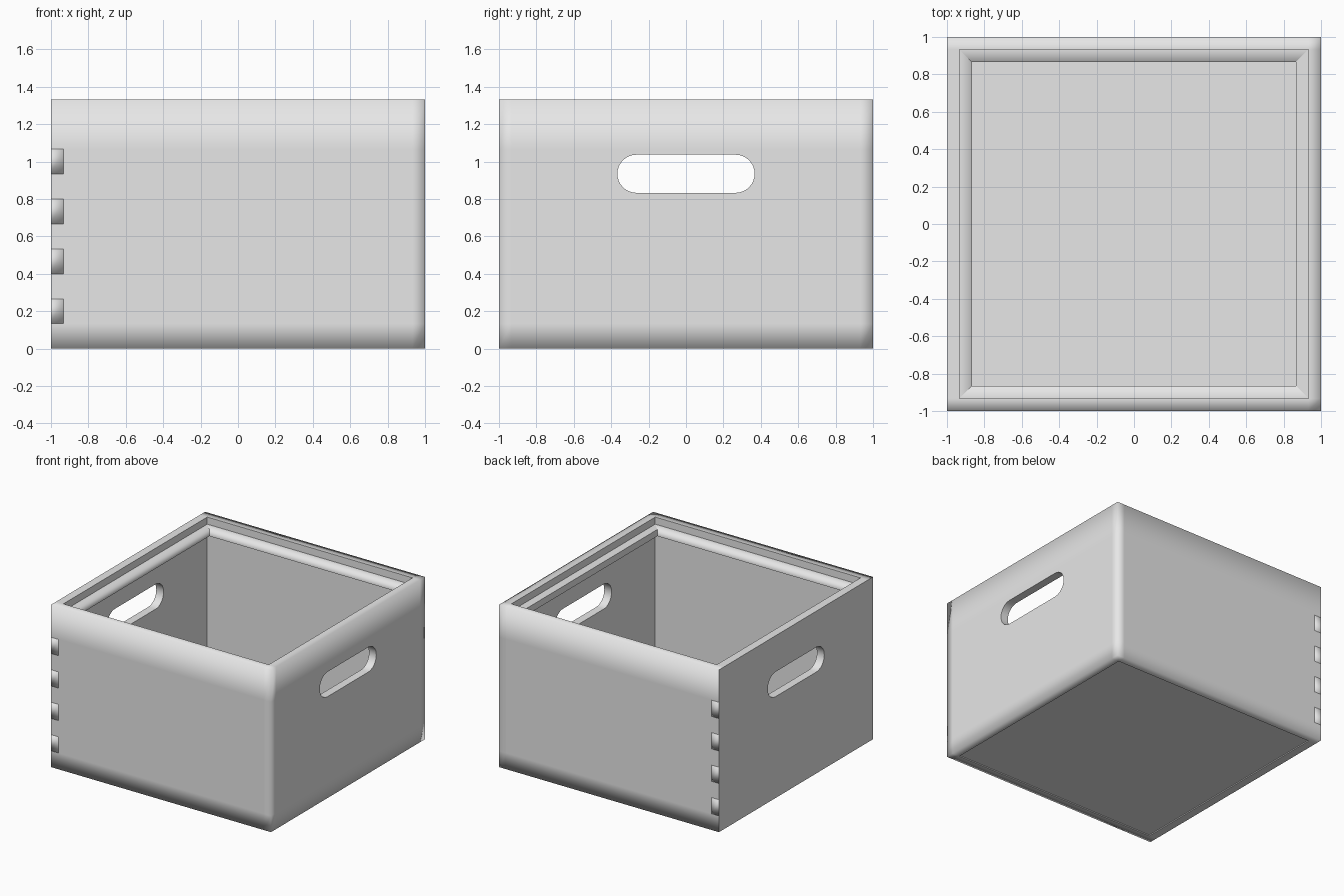
import bpy, bmesh, math
from mathutils import Vector

old = bpy.data.objects.get("Cube")
if old:
    bpy.data.objects.remove(old, do_unlink=True)

H = 4 / 3          # box height
T = H / 20         # board thickness
R = 1 - T          # inner face of the boards
U = H / 10         # finger pitch
FINGERS = [U, 3 * U, 5 * U, 7 * U]

grey = bpy.data.materials.new("plain grey")
grey.use_nodes = True
grey.diffuse_color = (0.8, 0.8, 0.8, 1)
grey.node_tree.nodes["Principled BSDF"].inputs["Base Color"].default_value = (0.8, 0.8, 0.8, 1)


def finish(name, bm):
    bmesh.ops.recalc_face_normals(bm, faces=bm.faces[:])
    mesh = bpy.data.meshes.new(name)
    bm.to_mesh(mesh)
    bm.free()
    mesh.materials.append(grey)
    ob = bpy.data.objects.new(name, mesh)
    bpy.context.collection.objects.link(ob)
    return ob


def prism(bm, points, direction):
    """Extrude a closed outline along a direction."""
    face = bm.faces.new([bm.verts.new(p) for p in points])
    new = bmesh.ops.extrude_face_region(bm, geom=[face])["geom"]
    verts = [v for v in new if isinstance(v, bmesh.types.BMVert)]
    bmesh.ops.translate(bm, verts=verts, vec=Vector(direction))


def block(bm, lo, hi):
    (x0, y0, z0), (x1, y1, z1) = lo, hi
    prism(bm, [(x0, y0, z0), (x1, y0, z0), (x1, y1, z0), (x0, y1, z0)], (0, 0, z1 - z0))


def shade(ob, soft):
    """Smooth shading, sharp at every corner that the soft rule does not keep."""
    bm = bmesh.new()
    bm.from_mesh(ob.data)
    for f in bm.faces:
        f.smooth = True
    for e in bm.edges:
        turned = len(e.link_faces) != 2 or e.calc_face_angle(0) > 0.5
        mid = (e.verts[0].co + e.verts[1].co) / 2
        e.smooth = not turned or soft(mid)
    bm.to_mesh(ob.data)
    bm.free()


def cut(ob, cutter):
    mod = ob.modifiers.new("cut", "BOOLEAN")
    mod.operation = "DIFFERENCE"
    mod.solver = "EXACT"
    mod.object = cutter
    deps = bpy.context.evaluated_depsgraph_get()
    mesh = bpy.data.meshes.new_from_object(ob.evaluated_get(deps))
    ob.modifiers.remove(mod)
    ob.data = mesh


# Front, back and left boards as one wrapped body
bm = bmesh.new()
plan = [(-1, -1), (1, -1), (1, 1), (-1, 1), (-1, R), (R, R), (R, -R), (-1, -R)]
prism(bm, [(x, y, 0) for x, y in plan], (0, 0, H))
for axis, at in [("x", R), ("y", -R), ("y", R), ("z", U), ("z", 8 * U)]:
    n = Vector([float(axis == a) for a in "xyz"])
    bmesh.ops.bisect_plane(bm, geom=bm.verts[:] + bm.edges[:] + bm.faces[:],
                           plane_co=n * at, plane_no=n, dist=1e-5)
body = finish("front_left_back_boards", bm)

# Right board, set between the front and back
bm = bmesh.new()
block(bm, (-1, -R, 0), (-R, R, H))
right_board = finish("right_board", bm)

# Rounded hand slot through both side boards
bm = bmesh.new()
outline = []
for side in (1, -1):
    for i in range(17):
        a = math.pi * i / 16 - math.pi / 2
        outline.append((-1.2, side * (0.265 + 0.102 * math.cos(a)), 0.935 + side * 0.102 * math.sin(a)))
prism(bm, outline, (2.4, 0, 0))
slot_cutter = finish("slot_cutter", bm)

# Sockets for the finger joints
bm = bmesh.new()
for z in FINGERS:
    for y0, y1 in ((-1.1, -0.9), (0.9, 1.1)):
        block(bm, (-1.1, y0, z), (-R, y1, z + U))
socket_cutter = finish("socket_cutter", bm)

cut(body, slot_cutter)
cut(right_board, slot_cutter)
cut(body, socket_cutter)
for helper in (slot_cutter, socket_cutter):
    bpy.data.objects.remove(helper, do_unlink=True)

# Outer rim and corners of the body stay soft
shade(body, lambda p: sum((p.x > 0.999, abs(p.y) > 0.999, p.z < 0.001, p.z > H - 0.001)) >= 2)
shade(right_board, lambda p: False)

# Finger joints, flush with the faces
bm = bmesh.new()
for z in FINGERS:
    block(bm, (-1, -1, z), (-R, -R, z + U))
    block(bm, (-1, R, z), (-R, 1, z + U))
fingers = finish("finger_joints", bm)
shade(fingers, lambda p: p.x > -0.999)

# Mitred ledge strips below the rim
I = R - T
LOW, HIGH = 1.22, 1.275
for name, turn in [("front", 0), ("left", 1), ("back", 2), ("right", 3)]:
    c, s = [(1, 0), (0, 1), (-1, 0), (0, -1)][turn]
    strip = [(-R, -R), (R, -R), (I, -I), (-I, -I)]
    bm = bmesh.new()
    prism(bm, [(x * c - y * s, x * s + y * c, LOW) for x, y in strip], (0, 0, HIGH - LOW))
    ledge = finish(name + "_ledge", bm)
    # Only the inner top edge is soft; the left strip stays flat
    shade(ledge, lambda p: turn != 1 and p.z > HIGH - 0.001
          and abs(max(abs(p.x), abs(p.y)) - I) < 0.001)

# Bottom panel, slightly recessed
bm = bmesh.new()
block(bm, (-R, -R, 0.008), (R, R, T))
finish("bottom_panel", bm)
